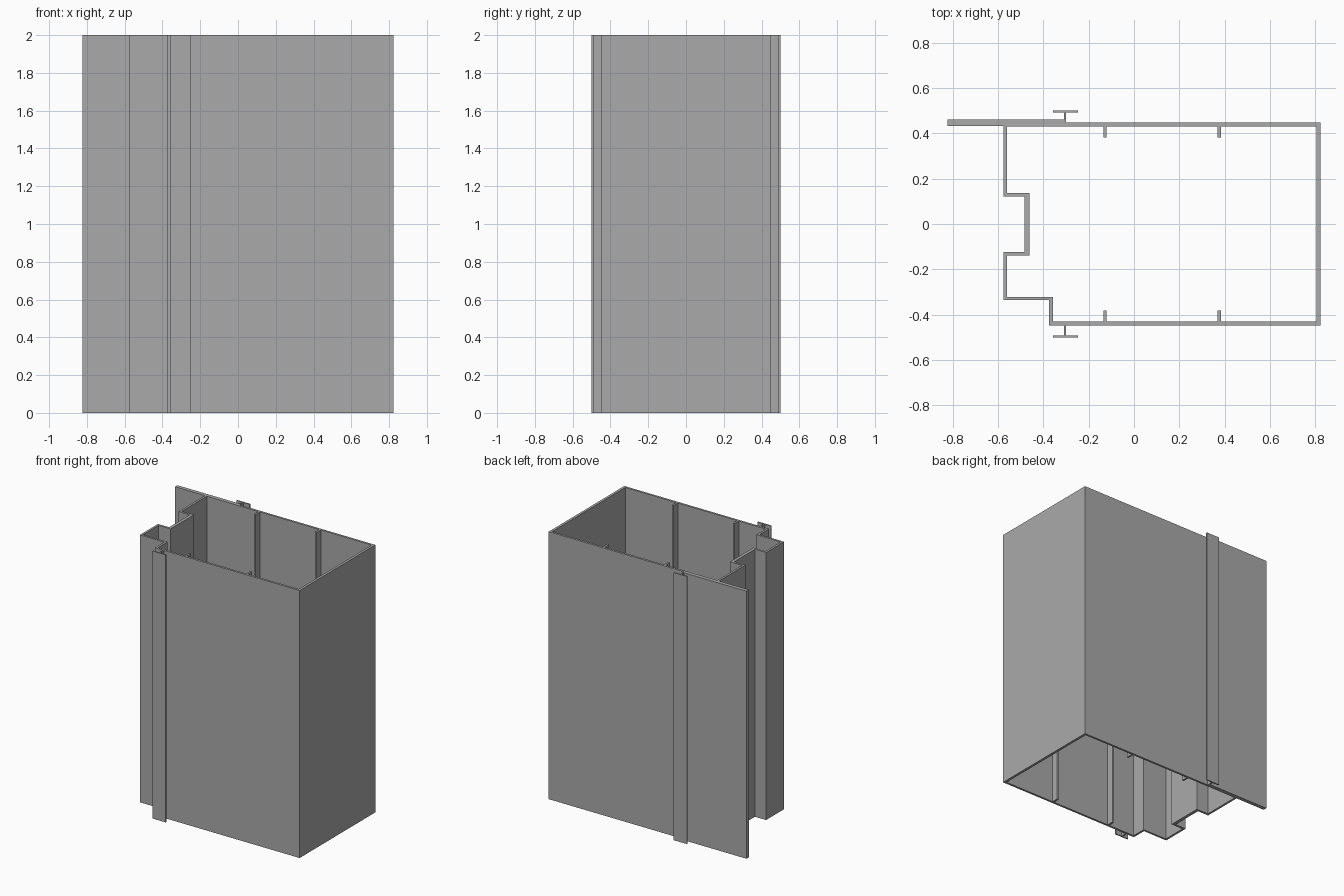
import bpy
import bmesh

cube = bpy.data.objects.get("Cube")
if cube:
    bpy.data.objects.remove(cube, do_unlink=True)

HEIGHT = 2.0

# Single metal colour
metal = bpy.data.materials.new("grey metal")
metal.use_nodes = True
GREY = (0.4, 0.4, 0.4, 1)
metal.diffuse_color = GREY
metal.node_tree.nodes["Principled BSDF"].inputs["Base Color"].default_value = GREY


def extrude_profile(name, loops):
    """Extrude closed outlines upward; inner outlines become hollows."""
    curve = bpy.data.curves.new(name + "_profile", "CURVE")
    curve.dimensions = "2D"
    curve.fill_mode = "BOTH"
    curve.extrude = HEIGHT / 2
    for loop in loops:
        spline = curve.splines.new("POLY")
        spline.points.add(len(loop) - 1)
        for point, (x, y) in zip(spline.points, loop):
            point.co = (x, y, 0, 1)
        spline.use_cyclic_u = True
    temp = bpy.data.objects.new(name + "_profile", curve)
    bpy.context.collection.objects.link(temp)
    bpy.context.view_layer.update()
    mesh = bpy.data.meshes.new_from_object(
        temp.evaluated_get(bpy.context.evaluated_depsgraph_get()))
    bpy.data.objects.remove(temp, do_unlink=True)
    bpy.data.curves.remove(curve)

    # Weld the caps to the walls and stand the part on the ground
    bm = bmesh.new()
    bm.from_mesh(mesh)
    bmesh.ops.remove_doubles(bm, verts=bm.verts, dist=0.0005)
    bmesh.ops.translate(bm, verts=bm.verts, vec=(0, 0, HEIGHT / 2))
    bmesh.ops.recalc_face_normals(bm, faces=bm.faces)
    for face in bm.faces:
        face.smooth = False
    bm.to_mesh(mesh)
    bm.free()
    mesh.name = name
    mesh.materials.clear()
    mesh.materials.append(metal)
    obj = bpy.data.objects.new(name, mesh)
    bpy.context.collection.objects.link(obj)
    return obj


def clip(wall_left, wall_right, side):
    """T-shaped clip outline, listed from its left root to its right root."""
    head, tip = side * 0.491, side * 0.5
    return [(-0.308, wall_left), (-0.308, head), (-0.358, head), (-0.358, tip),
            (-0.248, tip), (-0.248, head), (-0.299, head), (-0.299, wall_right)]


def rib(x, wall, side):
    """Stiffening rib outline pointing inward, listed left to right."""
    tip = wall - side * 0.05
    return [(x - 0.007, wall), (x - 0.007, tip), (x + 0.007, tip), (x + 0.007, wall)]


RIBS = (-0.128, 0.376)
OUT, IN = 0.447, 0.431

# Outer outline: flange, back clip, box walls, front clip, step, groove
outer = [(-0.823, 0.432), (-0.823, 0.461)]
outer += clip(0.461, OUT, 1)
outer += [(0.823, OUT), (0.823, -OUT)]
outer += clip(-OUT, -OUT, -1)[::-1]
outer += [(-0.374, -OUT), (-0.374, -0.336), (-0.576, -0.336), (-0.576, -0.123),
          (-0.484, -0.123), (-0.484, 0.121), (-0.576, 0.121), (-0.576, 0.432)]

# Inner outline: hollow with two ribs on each long wall
inner = [(-0.56, IN)]
for x in RIBS:
    inner += rib(x, IN, 1)
inner += [(0.804, IN), (0.804, -IN)]
for x in reversed(RIBS):
    inner += rib(x, -IN, -1)[::-1]
inner += [(-0.358, -IN), (-0.358, -0.321), (-0.56, -0.321), (-0.56, -0.139),
          (-0.46, -0.139), (-0.46, 0.137), (-0.56, 0.137)]

extrude_profile("extruded_frame_section", [outer, inner])
